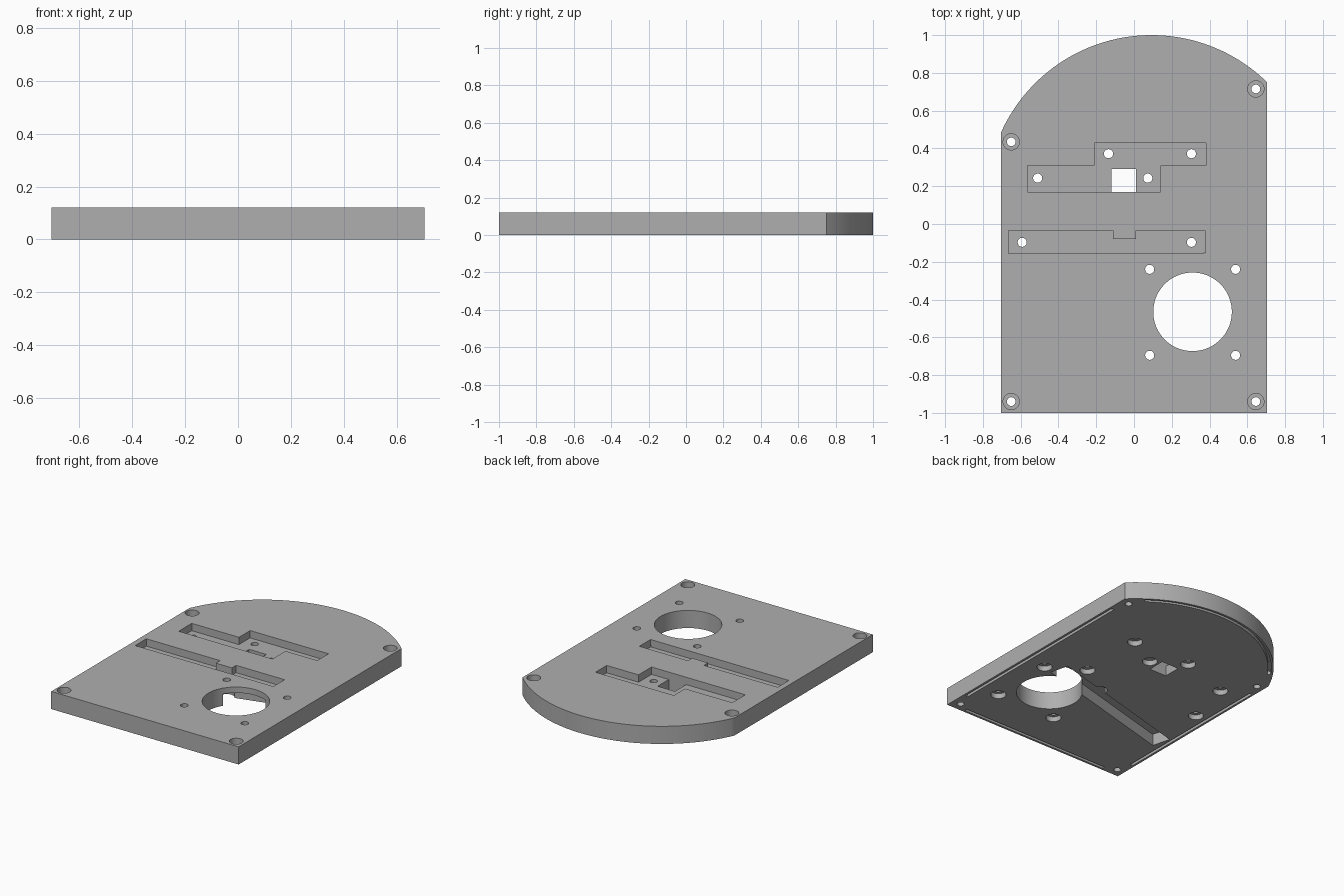
import bpy, bmesh
from math import sin, cos, radians, atan2, tau
from mathutils import Vector

cube = bpy.data.objects.get("Cube")
if cube:
    bpy.data.objects.remove(cube, do_unlink=True)

T = 0.12            # plate thickness
W = 0.705           # half width
ARC_C = (0.093, 0.126)
ARC_R = 0.874

grey = bpy.data.materials.new("plain grey")
grey.use_nodes = True
colour = (0.43, 0.43, 0.43, 1)
grey.diffuse_color = colour
grey.node_tree.nodes["Principled BSDF"].inputs["Base Color"].default_value = colour


def prism(name, points, z0, z1):
    """Extrude a flat outline from z0 to z1."""
    bm = bmesh.new()
    face = bm.faces.new([bm.verts.new((x, y, z0)) for x, y in points])
    side = bmesh.ops.extrude_face_region(bm, geom=[face])
    moved = [v for v in side["geom"] if isinstance(v, bmesh.types.BMVert)]
    bmesh.ops.translate(bm, verts=moved, vec=(0, 0, z1 - z0))
    bmesh.ops.recalc_face_normals(bm, faces=bm.faces)
    mesh = bpy.data.meshes.new(name)
    bm.to_mesh(mesh)
    bm.free()
    obj = bpy.data.objects.new(name, mesh)
    bpy.context.collection.objects.link(obj)
    mesh.materials.append(grey)
    return obj


def arc(centre, radius, start, end, steps):
    angles = [start + (end - start) * i / steps for i in range(steps + 1)]
    return [(centre[0] + radius * cos(a), centre[1] + radius * sin(a)) for a in angles]


def circle(centre, radius, steps=40):
    return arc(centre, radius, 0, tau, steps)[:-1]


def rect(x0, y0, x1, y1):
    return [(x0, y0), (x1, y0), (x1, y1), (x0, y1)]


# Base plate with a rounded back
a0 = atan2(0.75 - ARC_C[1], W - ARC_C[0])
a1 = atan2(0.485 - ARC_C[1], -W - ARC_C[0])
plate = prism("base_plate", [(-W, -1), (W, -1)] + arc(ARC_C, ARC_R, a0, a1, 64), 0, T)


def cut(points, z0=-0.05, z1=T + 0.05):
    cutter = prism("cutter", points, z0, z1)
    cutter.hide_render = True
    mod = plate.modifiers.new("cut", "BOOLEAN")
    mod.operation = "DIFFERENCE"
    mod.solver = "EXACT"
    mod.object = cutter
    bpy.context.view_layer.objects.active = plate
    bpy.ops.object.modifier_apply(modifier=mod.name)
    bpy.data.objects.remove(cutter, do_unlink=True)


# Stepped pockets in the top
POCKET = 0.07
cut([(-0.565, 0.17), (0.14, 0.17), (0.14, 0.31), (0.38, 0.31),
     (0.38, 0.43), (-0.21, 0.43), (-0.21, 0.31), (-0.565, 0.31)], POCKET)
cut([(-0.665, -0.155), (0.375, -0.155), (0.375, -0.035), (0.01, -0.035),
     (0.01, -0.08), (-0.11, -0.08), (-0.11, -0.035), (-0.665, -0.035)], POCKET)

# Square window and large round opening
cut(rect(-0.12, 0.17, 0.01, 0.29))
cut(circle((0.31, -0.465), 0.208, 72))

# Slanted channel underneath, crossing the round opening
start, end = Vector((0.45, -0.2)), Vector((-0.64, -0.495))
side = (end - start).orthogonal().normalized() * 0.065
cut([tuple(p) for p in (start + side, start - side, end - side, end + side)], -0.05, 0.08)

# Corner screw holes, recessed from the top
for hole in [(0.645, 0.715), (-0.65, 0.435), (-0.65, -0.94), (0.645, -0.94)]:
    cut(circle(hole, 0.023))
    cut(circle(hole, 0.043), 0.08)

# Mounting holes, recessed from below
mounts = [(x, y) for x in (0.083, 0.538) for y in (-0.24, -0.695)]
mounts += [(-0.51, 0.243), (0.073, 0.243), (-0.135, 0.372),
           (0.304, 0.372), (-0.592, -0.097), (0.304, -0.097)]
for hole in mounts:
    cut(circle(hole, 0.024))
    cut(circle(hole, 0.048), -0.05, 0.035)

# Shallow grooves along the bottom rim
IN, OUT, DEEP = 0.035, 0.015, 0.025
cut(rect(-0.57, -1 + OUT, 0.57, -1 + IN), -0.05, DEEP)
cut(rect(W - IN, -0.84, W - OUT, 0.6), -0.05, DEEP)
cut(rect(-W + OUT, -0.84, -W + IN, 0.34), -0.05, DEEP)
g0, g1 = radians(54), radians(146)
cut(arc(ARC_C, ARC_R - OUT, g0, g1, 48) + arc(ARC_C, ARC_R - IN, g1, g0, 48), -0.05, DEEP)

# Smooth round walls, sharp edges kept
bpy.ops.object.select_all(action="DESELECT")
plate.select_set(True)
bpy.context.view_layer.objects.active = plate
bpy.ops.object.shade_smooth_by_angle(angle=radians(30))
